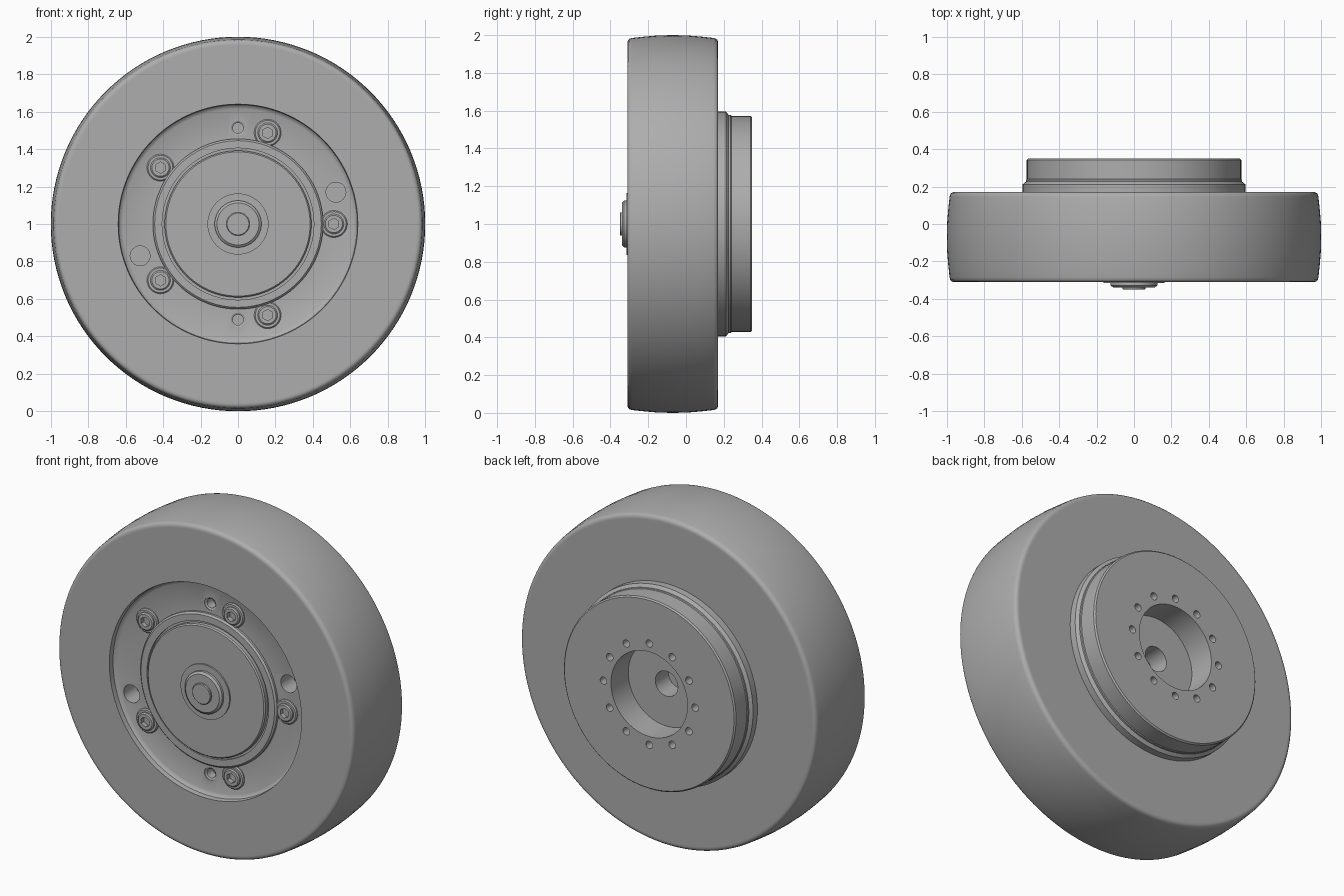
import bpy, bmesh
from math import radians, sin, cos, pi
from mathutils import Matrix, Vector

cube = bpy.data.objects.get("Cube")
if cube:
    bpy.data.objects.remove(cube)

grey = bpy.data.materials.new("mid_grey")
grey.use_nodes = True
colour = (0.42, 0.42, 0.42, 1)
grey.diffuse_color = colour
grey.node_tree.nodes["Principled BSDF"].inputs["Base Color"].default_value = colour


def add_object(name, bm):
    bmesh.ops.recalc_face_normals(bm, faces=bm.faces)
    mesh = bpy.data.meshes.new(name)
    bm.to_mesh(mesh)
    bm.free()
    mesh.materials.append(grey)
    obj = bpy.data.objects.new(name, mesh)
    bpy.context.collection.objects.link(obj)
    obj.location.z = 1
    return obj


def activate(obj):
    bpy.ops.object.select_all(action='DESELECT')
    obj.select_set(True)
    bpy.context.view_layer.objects.active = obj


def smooth(obj):
    activate(obj)
    bpy.ops.object.shade_smooth_by_angle(angle=radians(30))


def lathe(name, profile, steps=96, closed=False):
    """Turn a (radius, y) profile around the wheel axle."""
    bm = bmesh.new()
    verts = [bm.verts.new((r, y, 0)) for r, y in profile]
    pairs = list(zip(verts, verts[1:]))
    if closed:
        pairs.append((verts[-1], verts[0]))
    edges = [bm.edges.new(p) for p in pairs]
    bmesh.ops.spin(bm, geom=verts + edges, cent=(0, 0, 0), axis=(0, 1, 0),
                   angle=2 * pi, steps=steps)
    bmesh.ops.remove_doubles(bm, verts=bm.verts, dist=1e-5)
    return add_object(name, bm)


def polar(radius, degrees):
    a = radians(degrees)
    return radius * cos(a), radius * sin(a)


def cut_holes(obj, holes, sides=24):
    """Cut round pockets given as (x, z, radius, y start, y end)."""
    bm = bmesh.new()
    for x, z, r, y0, y1 in holes:
        m = Matrix.Translation((x, (y0 + y1) / 2, z)) @ Matrix.Rotation(pi / 2, 4, 'X')
        bmesh.ops.create_cone(bm, cap_ends=True, segments=sides, radius1=r,
                              radius2=r, depth=y1 - y0, matrix=m)
    cutter = add_object("hole_cutter", bm)
    cutter.hide_render = True
    mod = obj.modifiers.new("holes", 'BOOLEAN')
    mod.operation, mod.solver, mod.object = 'DIFFERENCE', 'EXACT', cutter
    activate(obj)
    bpy.ops.object.modifier_apply(modifier=mod.name)
    bpy.data.objects.remove(cutter)


# Tyre: crowned tread with rounded shoulders
half = [(0.955, 0.24), (0.965, 0.24), (0.975, 0.236), (0.982, 0.228), (0.985, 0.215),
        (0.992, 0.15), (0.998, 0.08)]
mid = -0.07
tread = [(r, mid - d) for r, d in half] + [(1, mid)] + [(r, mid + d) for r, d in reversed(half)]
tyre = lathe("tyre", [(0.64, -0.31)] + tread + [(0.59, 0.17)], 128, closed=True)
smooth(tyre)

# Hub: front disc, groove, raised ring, recessed floor, rear flange and bore
hub = lathe("hub", [
    (0, -0.305), (0.385, -0.305), (0.392, -0.298), (0.392, -0.275), (0.405, -0.275),
    (0.405, -0.288), (0.445, -0.288), (0.455, -0.278), (0.455, -0.265),
    (0.615, -0.265), (0.63, -0.272), (0.65, -0.295), (0.65, 0.1), (0.595, 0.1),
    (0.595, 0.212), (0.577, 0.226), (0.577, 0.236), (0.573, 0.24), (0.573, 0.342), (0.565, 0.35),
    (0.255, 0.35), (0.255, 0.185), (0.075, 0.185), (0.075, 0.06), (0, 0.06)])

# Front pockets and the rear ring of twelve bolt holes
holes = [(0, s * 0.512, 0.038, -0.4, -0.2) for s in (1, -1)]
holes += [(s * 0.523, s * 0.17, 0.053, -0.4, -0.15) for s in (1, -1)]
for i in range(12):
    holes.append((*polar(0.305, 30 * i), 0.022, 0.28, 0.4))
cut_holes(hub, holes)
smooth(hub)

# Threaded sleeves inside the small front holes
for side, s in (("upper", 1), ("lower", -1)):
    sleeve = lathe(side + "_sleeve", [(0.028, -0.256), (0.039, -0.262), (0.039, -0.2), (0.028, -0.2)],
                   24, closed=True)
    sleeve.location.z += s * 0.512
    smooth(sleeve)

# Stepped axle cap
cap = lathe("axle_cap", [
    (0, -0.35), (0.058, -0.35), (0.062, -0.346), (0.062, -0.338), (0.112, -0.338),
    (0.125, -0.328), (0.125, -0.314), (0.163, -0.314), (0.163, -0.3), (0, -0.3)], 64)
smooth(cap)

# Five socket bolts
bolt = lathe("bolt_1", [
    (0, -0.292), (0.046, -0.292), (0.053, -0.286), (0.053, -0.278), (0.066, -0.278),
    (0.072, -0.272), (0.072, -0.25), (0, -0.25)], 32)
cut_holes(bolt, [(0, 0, 0.03, -0.4, -0.265)], sides=6)
smooth(bolt)
for i in range(5):
    b = bolt
    if i:
        b = bolt.copy()
        b.name = f"bolt_{i + 1}"
        bpy.context.collection.objects.link(b)
    x, z = polar(0.512, 72 * i)
    b.location = Vector((x, 0, 1 + z))
